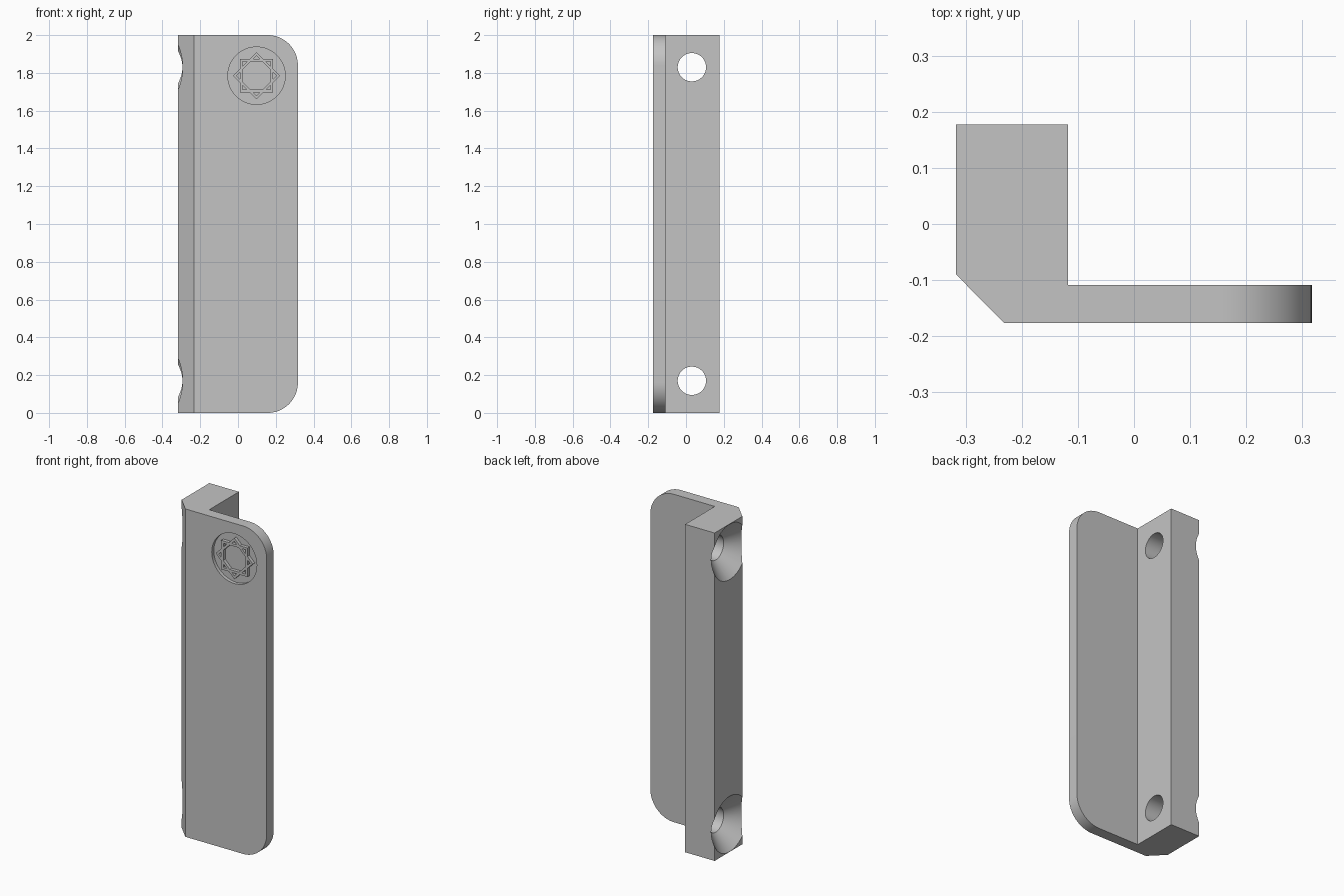
import bpy, bmesh, math
from mathutils import Matrix, Vector

cube = bpy.data.objects.get("Cube")
if cube:
    bpy.data.objects.remove(cube, do_unlink=True)

grey = bpy.data.materials.new("plain_grey")
grey.use_nodes = True
colour = (0.55, 0.55, 0.55, 1)
grey.diffuse_color = colour
grey.node_tree.nodes["Principled BSDF"].inputs["Base Color"].default_value = colour


def finish(name, bm):
    bmesh.ops.recalc_face_normals(bm, faces=bm.faces)
    mesh = bpy.data.meshes.new(name)
    bm.to_mesh(mesh)
    bm.free()
    mesh.materials.append(grey)
    ob = bpy.data.objects.new(name, mesh)
    bpy.context.collection.objects.link(ob)
    return ob


def lathe(name, profile, sides, axis, loc, turn=0, closed=False):
    """Turn (radius, height) points about an axis; cap the ends or close the loop."""
    bm = bmesh.new()
    place = Matrix.Translation(loc) @ Matrix.Rotation(math.pi / 2, 4, axis)
    rings = []
    for r, h in profile:
        angles = [turn + math.tau * i / sides for i in range(sides)]
        rings.append([bm.verts.new(place @ Vector((r * math.cos(a), r * math.sin(a), h)))
                      for a in angles])
    pairs = list(zip(rings, rings[1:]))
    if closed:
        pairs.append((rings[-1], rings[0]))
    else:
        bm.faces.new(rings[0])
        bm.faces.new(rings[-1])
    for a, b in pairs:
        for i in range(sides):
            j = (i + 1) % sides
            bm.faces.new((a[i], a[j], b[j], b[i]))
    return finish(name, bm)


def combine(target, other, operation):
    mod = target.modifiers.new(operation.lower(), 'BOOLEAN')
    mod.operation = operation
    mod.solver = 'EXACT'
    mod.object = other
    bpy.context.view_layer.objects.active = target
    bpy.ops.object.modifier_apply(modifier=mod.name)
    bpy.data.objects.remove(other, do_unlink=True)


# Angled bracket: mounting block with chamfer, plus thin plate
HEIGHT, SIDE, FRONT = 2.0, 0.317, -0.176
outline = [(-SIDE, 0.177), (-0.118, 0.177), (-0.118, -0.109), (SIDE, -0.109),
           (SIDE, FRONT), (-0.232, FRONT), (-SIDE, -0.09)]
bm = bmesh.new()
base = bm.faces.new([bm.verts.new((x, y, 0)) for x, y in outline])
top = bmesh.ops.extrude_face_region(bm, geom=[base])
bmesh.ops.translate(bm, vec=(0, 0, HEIGHT),
                    verts=[v for v in top["geom"] if isinstance(v, bmesh.types.BMVert)])
# Rounded outer corners of the plate
corners = [e for e in bm.edges
           if all(v.co.x > SIDE - 0.001 for v in e.verts)
           and abs(e.verts[0].co.z - e.verts[1].co.z) < 0.001]
bmesh.ops.bevel(bm, geom=corners, offset=0.16, segments=20, profile=0.5, affect='EDGES')
bracket = finish("bracket", bm)

# Countersunk screw holes through the block
for z in (0.17, 1.83):
    cutter = lathe("screw_hole_cutter", [(0.179, -0.01), (0.075, 0.094), (0.075, 0.3)],
                   64, 'Y', (-SIDE, 0.031, z))
    combine(bracket, cutter, 'DIFFERENCE')

# Round recess in the plate front
DEPTH = 0.02
centre = (0.098, FRONT + DEPTH, 1.785)
cutter = lathe("recess_cutter", [(0.152, 0), (0.152, DEPTH + 0.02)], 64, 'X', centre)
combine(bracket, cutter, 'DIFFERENCE')

# Eight-pointed star from two crossed square frames
frame = [(0.125, -0.004), (0.125, DEPTH), (0.105, DEPTH), (0.105, -0.004)]
star = lathe("star_ornament", frame, 4, 'X', centre, 0, True)
crossed = lathe("crossed_frame", frame, 4, 'X', centre, math.pi / 4, True)
combine(star, crossed, 'UNION')

bpy.ops.object.select_all(action='DESELECT')
for ob in (bracket, star):
    ob.select_set(True)
bpy.context.view_layer.objects.active = bracket
bpy.ops.object.shade_smooth_by_angle(angle=math.radians(30))
